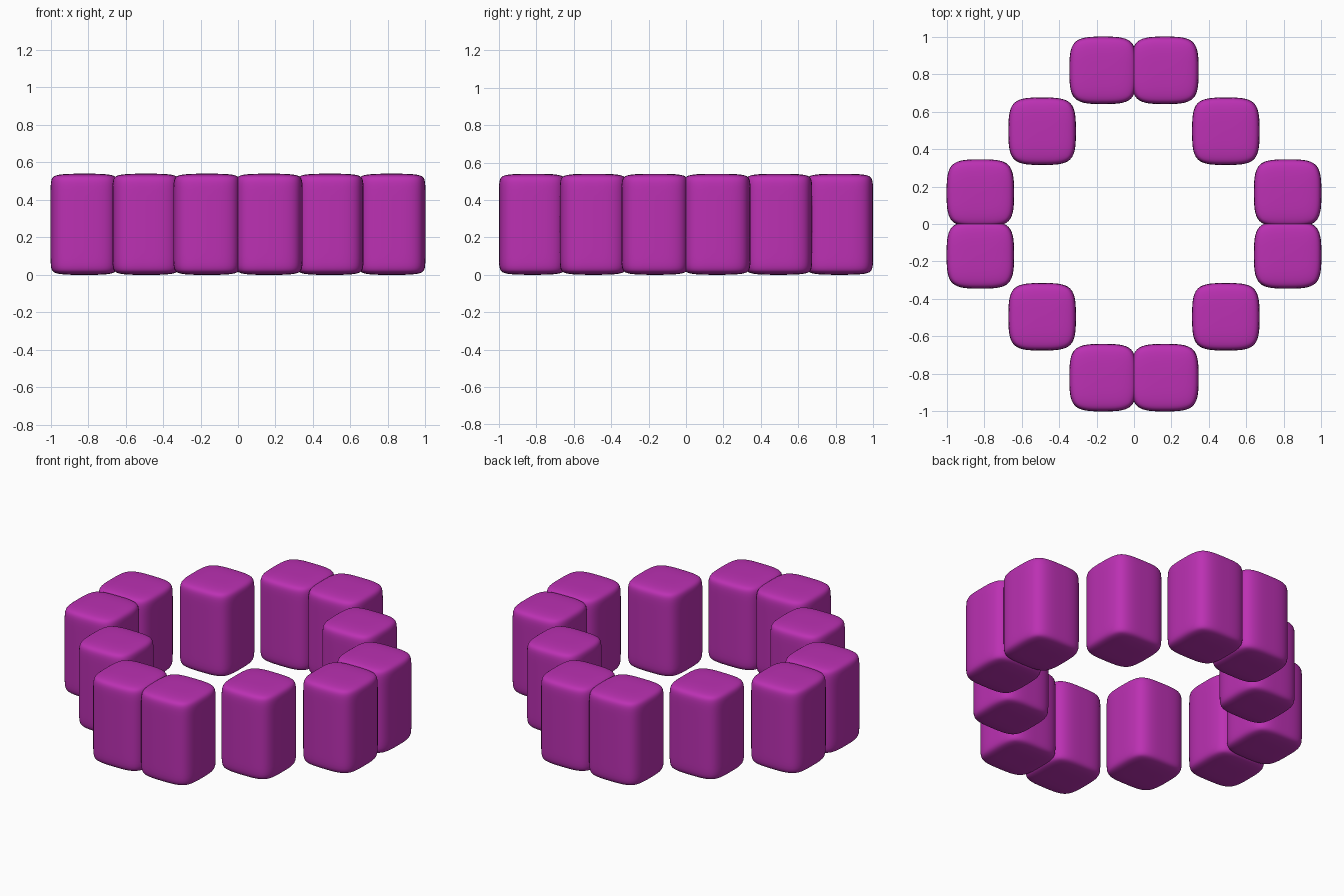
import bpy
import bmesh

if "Cube" in bpy.data.objects:
    bpy.data.objects.remove(bpy.data.objects["Cube"])

HALF = 0.18       # half width of a block
HEIGHT = 0.54
RIM = 0.055       # distance of the holding loops from top and bottom

mat = bpy.data.materials.new("magenta")
mat.diffuse_color = (0.5, 0.03, 0.45, 1)
mat.use_nodes = True
mat.node_tree.nodes["Principled BSDF"].inputs["Base Color"].default_value = mat.diffuse_color


def block_mesh():
    # box cage with a centre cut in x and y, and holding loops near both ends
    bm = bmesh.new()
    bmesh.ops.create_cube(bm, size=1)
    for v in bm.verts:
        v.co.x *= 2 * HALF
        v.co.y *= 2 * HALF
        v.co.z = (v.co.z + 0.5) * HEIGHT
    cuts = [((0, 0, 0), (1, 0, 0)), ((0, 0, 0), (0, 1, 0)),
            ((0, 0, RIM), (0, 0, 1)), ((0, 0, HEIGHT - RIM), (0, 0, 1))]
    for co, no in cuts:
        geom = bm.verts[:] + bm.edges[:] + bm.faces[:]
        bmesh.ops.bisect_plane(bm, geom=geom, plane_co=co, plane_no=no)
    for f in bm.faces:
        f.smooth = True
    me = bpy.data.meshes.new("block")
    bm.to_mesh(me)
    bm.free()
    me.materials.append(mat)
    return me


mesh = block_mesh()

# ring of blocks: three per quadrant, mirrored to all four
count = 0
for sx in (1, -1):
    for sy in (1, -1):
        for x, y in ((0.82, 0.165), (0.49, 0.495), (0.165, 0.82)):
            count += 1
            ob = bpy.data.objects.new(f"ring_block_{count:02d}", mesh)
            ob.location = (sx * x, sy * y, 0)
            bpy.context.collection.objects.link(ob)
            sub = ob.modifiers.new("rounding", "SUBSURF")
            sub.levels = sub.render_levels = 3
